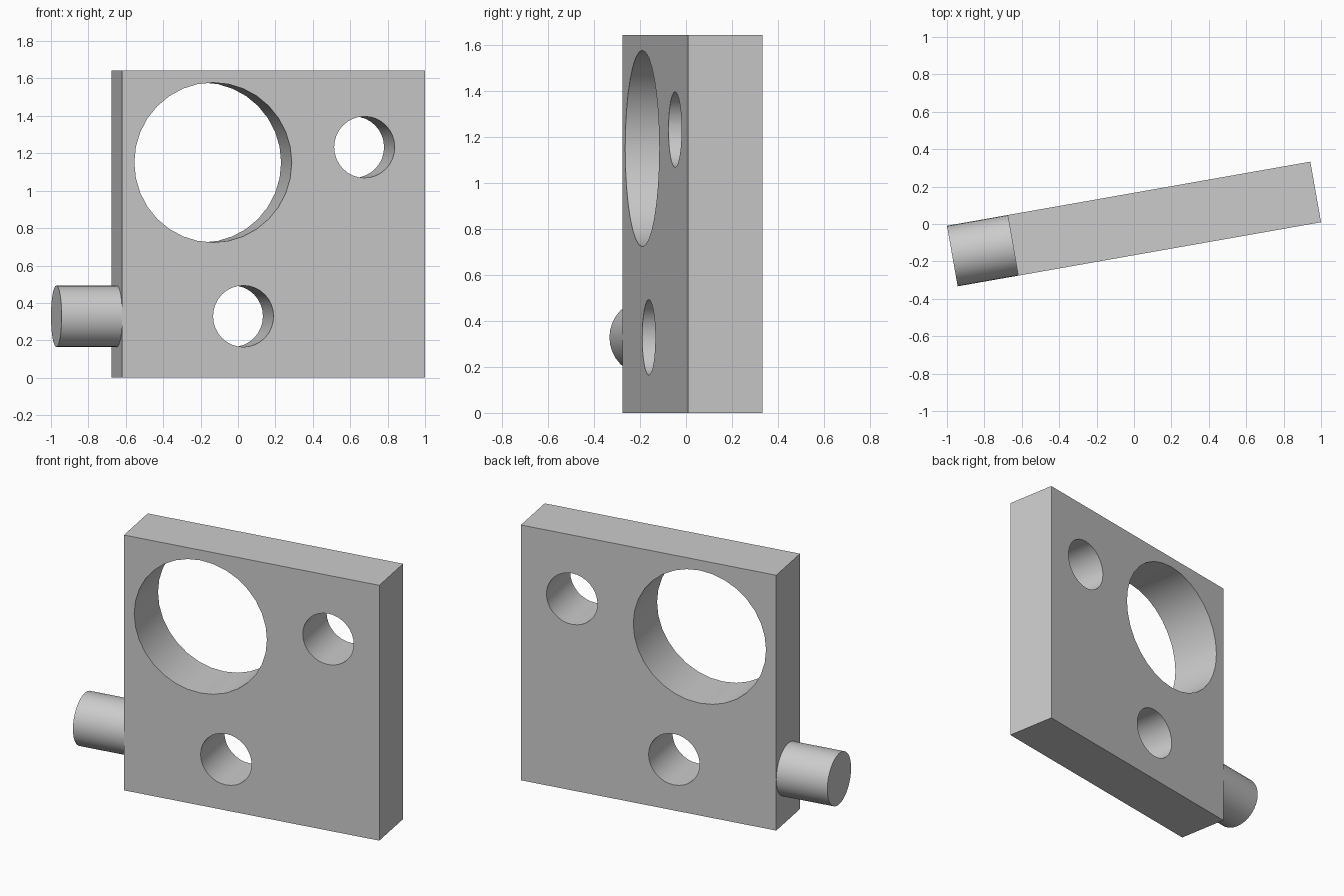
import bpy
from math import radians, pi
from mathutils import Matrix

default = bpy.data.objects.get("Cube")
if default:
    bpy.data.objects.remove(default, do_unlink=True)

U = 0.3288                                  # plate thickness, the module of all sizes
TURN = Matrix.Rotation(radians(10), 4, "Z")  # whole model is turned about z

grey = bpy.data.materials.new("plain grey")
grey.use_nodes = True
colour = (0.6, 0.6, 0.6, 1)
grey.diffuse_color = colour
grey.node_tree.nodes["Principled BSDF"].inputs["Base Color"].default_value = colour


def place(name, x, z, rotation=Matrix()):
    """Name the active object and set it in the turned frame, in modules."""
    ob = bpy.context.object
    ob.name = name
    ob.matrix_world = TURN @ Matrix.Translation((x * U, 0, z * U)) @ rotation
    ob.data.materials.append(grey)
    return ob


def cylinder(name, x, z, radius, depth, axis):
    bpy.ops.mesh.primitive_cylinder_add(vertices=32, radius=radius * U, depth=depth * U)
    return place(name, x, z, Matrix.Rotation(pi / 2, 4, axis))


def smooth(ob):
    bpy.ops.object.select_all(action="DESELECT")
    ob.select_set(True)
    bpy.context.view_layer.objects.active = ob
    bpy.ops.object.shade_smooth_by_angle(angle=radians(30))


# Square plate
bpy.ops.mesh.primitive_cube_add(size=U)
plate = place("plate", 0.5, 2.5)
plate.data.transform(Matrix.Diagonal((5, 1, 5, 1)))

# Three round holes through the plate: x, z, radius
for x, z, radius in ((-0.5, 3.5, 1.3), (2, 3.75, 0.5), (0, 1, 0.5)):
    cutter = cylinder("hole_cutter", x, z, radius, 2, "X")
    cutter.hide_render = True
    cut = plate.modifiers.new("hole", "BOOLEAN")
    cut.operation = "DIFFERENCE"
    cut.solver = "EXACT"
    cut.object = cutter
    bpy.context.view_layer.objects.active = plate
    bpy.ops.object.modifier_apply(modifier=cut.name)
    bpy.data.objects.remove(cutter, do_unlink=True)
smooth(plate)

# Peg on the side of the plate
peg = cylinder("side_peg", -2.5, 1, 0.5, 1, "Y")
smooth(peg)
